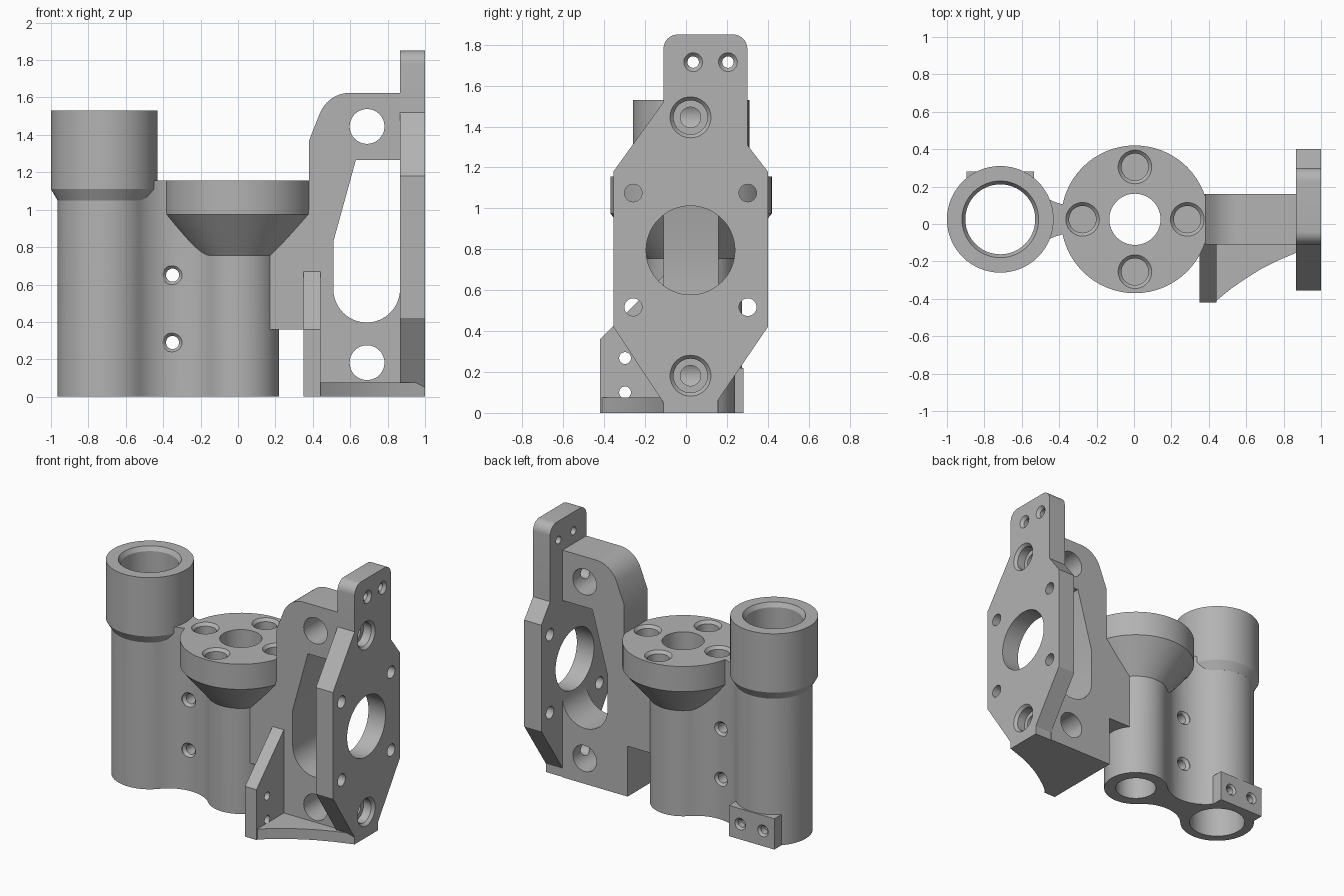
import bpy, bmesh
from math import sin, cos, pi, atan2, acos, radians

if "Cube" in bpy.data.objects:
    bpy.data.objects.remove(bpy.data.objects["Cube"])

grey = bpy.data.materials.new("plain grey")
grey.use_nodes = True
grey.diffuse_color = (0.45, 0.45, 0.45, 1)
grey.node_tree.nodes["Principled BSDF"].inputs["Base Color"].default_value = grey.diffuse_color

CY = 0.025                      # shared centre line of the tubes
TUBE_X, TUBE_R = -0.715, 0.25
COL_X, COL_R = 0.005, 0.215


def place(axis, u, v, w):
    return {"x": (w, u, v), "y": (u, w, v), "z": (u, v, w)}[axis]


def skin(name, loops):
    """Solid from a stack of matching loops, capped at both ends."""
    bm = bmesh.new()
    rings = [[bm.verts.new(p) for p in loop] for loop in loops]
    n = len(rings[0])
    for a, b in zip(rings, rings[1:]):
        for i in range(n):
            j = (i + 1) % n
            bm.faces.new((a[i], a[j], b[j], b[i]))
    bm.faces.new(rings[0])
    bm.faces.new(rings[-1])
    bmesh.ops.recalc_face_normals(bm, faces=bm.faces)
    mesh = bpy.data.meshes.new(name)
    bm.to_mesh(mesh)
    bm.free()
    mesh.materials.append(grey)
    ob = bpy.data.objects.new(name, mesh)
    bpy.context.collection.objects.link(ob)
    return ob


def prism(name, axis, pts, lo, hi):
    return skin(name, [[place(axis, u, v, w) for u, v in pts] for w in (lo, hi)])


def arc(cu, cv, r, start, end, n=16):
    return [(cu + r * cos(start + (end - start) * i / n),
             cv + r * sin(start + (end - start) * i / n)) for i in range(n + 1)]


def lathe(name, axis, u, v, steps, n=64):
    """Round solid along an axis; steps are (position, radius)."""
    return skin(name, [[place(axis, a, b, w) for a, b in arc(u, v, r, 0, 2 * pi, n)[:-1]]
                       for w, r in steps])


def combine(ob, adds=(), cuts=()):
    """Union and cut helpers into a part, then smooth its round faces."""
    for op, tools in (("UNION", adds), ("DIFFERENCE", cuts)):
        for tool in tools:
            tool.hide_render = True
            mod = ob.modifiers.new(tool.name, "BOOLEAN")
            mod.operation, mod.object, mod.solver = op, tool, "EXACT"
    bpy.context.view_layer.update()
    mesh = bpy.data.meshes.new_from_object(ob.evaluated_get(bpy.context.evaluated_depsgraph_get()))
    ob.modifiers.clear()
    ob.data = mesh
    for tool in (*adds, *cuts):
        bpy.data.objects.remove(tool)
    bpy.ops.object.select_all(action="DESELECT")
    ob.select_set(True)
    bpy.context.view_layer.objects.active = ob
    bpy.ops.object.shade_smooth_by_angle(angle=radians(25))


# Twin tube body: two round columns joined by a filleted neck
FIL = 0.26
span, d1, d2 = COL_X - TUBE_X, TUBE_R + FIL, COL_R + FIL
off = (d1 ** 2 - d2 ** 2 + span ** 2) / (2 * span)
fx, fy = TUBE_X + off, d1 * sin(acos(off / d1))
a1, a2 = atan2(fy, fx - TUBE_X), atan2(fy, fx - COL_X)
outline = (arc(TUBE_X, CY, TUBE_R, a1, 2 * pi - a1, 48)[:-1]
           + arc(fx, CY - fy, FIL, pi - a1, pi - a2)[:-1]
           + arc(COL_X, CY, COL_R, -a2, a2, 48)[:-1]
           + arc(fx, CY + fy, FIL, a2 - pi, a1 - pi)[:-1])
tube_body = prism("tube_body", "z", outline, 0, 1.155)
body_adds = [
    lathe("collar", "z", TUBE_X, CY, [(1.05, 0.25), (1.11, 0.285), (1.53, 0.285)]),
    lathe("flange", "z", COL_X, CY, [(0.74, 0.203), (0.975, 0.395), (1.155, 0.395)]),
    prism("rear_pad", "z", [(-0.895, CY), (-0.535, CY), (-0.535, 0.28), (-0.895, 0.28)], 0, 0.22),
]
body_cuts = [
    lathe("tube_bore", "z", TUBE_X, CY, [(-0.1, 0.187), (1.5, 0.187), (1.53, 0.205), (1.6, 0.205)]),
    lathe("column_bore", "z", COL_X, CY, [(-0.1, 0.137), (1.3, 0.137)]),
]
for k in range(4):              # flange bolt sockets
    body_cuts.append(lathe("socket", "z", COL_X + 0.28 * cos(k * pi / 2), CY + 0.28 * sin(k * pi / 2),
                           [(1.02, 0.072), (1.135, 0.072), (1.155, 0.09), (1.2, 0.09)], 40))
for z in (0.29, 0.65):          # countersunk holes through the neck
    body_cuts.append(lathe("neck_hole", "y", -0.35, z,
                           [(CY - 0.3, 0.053), (CY - 0.08, 0.053), (CY - 0.06, 0.035),
                            (CY + 0.06, 0.035), (CY + 0.08, 0.053), (CY + 0.3, 0.053)], 32))
for side in (-1, 1):            # rear pad screw holes
    body_cuts.append(lathe("pad_hole", "y", TUBE_X + side * 0.09, 0.11,
                           [(0.22, 0.028), (0.265, 0.028), (0.28, 0.042), (0.32, 0.042)], 24))
combine(tube_body, body_adds, body_cuts)

# Side bracket: thick web from the column to the mounting plate
web = [(0.865, 0), (0.865, 1.625), *arc(0.6, 1.45, 0.175, pi / 2, radians(159), 12),
       (0.38, 1.37), (0.38, 1.0), (0.36, 0.975), (0.15, 0.755), (0.15, 0.36), (0.35, 0.36), (0.35, 0)]
side_bracket = prism("side_bracket", "y", web, -0.11, 0.16)
window = [(0.9, 1.265), (0.63, 1.265), (0.51, 0.83),
          *arc(0.688, 0.575, 0.178, pi, 2 * pi, 32), (0.9, 0.575)]
web_cuts = [prism("window", "y", window, -0.3, 0.3)]
for z in (0.182, 1.445):
    web_cuts.append(lathe("access_hole", "y", 0.69, z, [(-0.3, 0.093), (0.3, 0.093)], 48))
    web_cuts.append(lathe("bolt_hole", "x", 0.022, z, [(0.69, 0.05), (0.95, 0.05)], 32))
combine(side_bracket, cuts=web_cuts)

# Front rib with two screw holes
front_rib = prism("front_rib", "x", [(-0.11, 0), (-0.11, 0.67), (-0.42, 0.36), (-0.42, 0)], 0.35, 0.44)
combine(front_rib, cuts=[lathe("rib_hole", "x", -0.298, z, [(0.3, 0.029), (0.5, 0.029)], 24)
                         for z in (0.1, 0.268)])

# Curved foot gusset between rib and plate
foot = [(0.44, -0.11), (0.44, -0.41), (0.52, -0.345), (0.6, -0.29), (0.68, -0.24),
        (0.77, -0.195), (0.865, -0.155), (1.0, -0.11)]
combine(prism("foot_gusset", "z", foot, 0, 0.075))

# Mounting plate
rim = [(-0.11, 0), (0.155, 0), (0.155, 0.06), (0.4, 0.42), (0.4, 1.18), (0.3, 1.31),
       *arc(0.23, 1.78, 0.07, 0, pi / 2, 10), *arc(-0.04, 1.78, 0.07, pi / 2, pi, 10),
       (-0.11, 1.52), (-0.355, 1.18), (-0.355, 0.42), (-0.11, 0.05)]
mounting_plate = prism("mounting_plate", "x", rim, 0.865, 1.0)
plate_cuts = [lathe("centre_hole", "x", 0.022, 0.795, [(0.8, 0.217), (1.1, 0.217)])]
for z in (0.182, 1.445):        # counterbored bolt holes
    plate_cuts.append(lathe("counterbore", "x", 0.022, z,
                            [(0.92, 0.083), (0.98, 0.083), (1.0, 0.1), (1.1, 0.1)], 48))
    plate_cuts.append(lathe("bolt_hole", "x", 0.022, z, [(0.8, 0.05), (0.95, 0.05)], 32))
for y in (-0.258, 0.302):       # corner holes
    for z in (0.517, 1.075):
        plate_cuts.append(lathe("corner_hole", "x", y, z, [(0.8, 0.043), (1.1, 0.043)], 32))
for y in (0.035, 0.205):        # countersunk top holes
    plate_cuts.append(lathe("top_hole", "x", y, 1.715,
                            [(0.8, 0.028), (0.98, 0.028), (1.0, 0.046), (1.1, 0.046)], 32))
combine(mounting_plate, cuts=plate_cuts)
